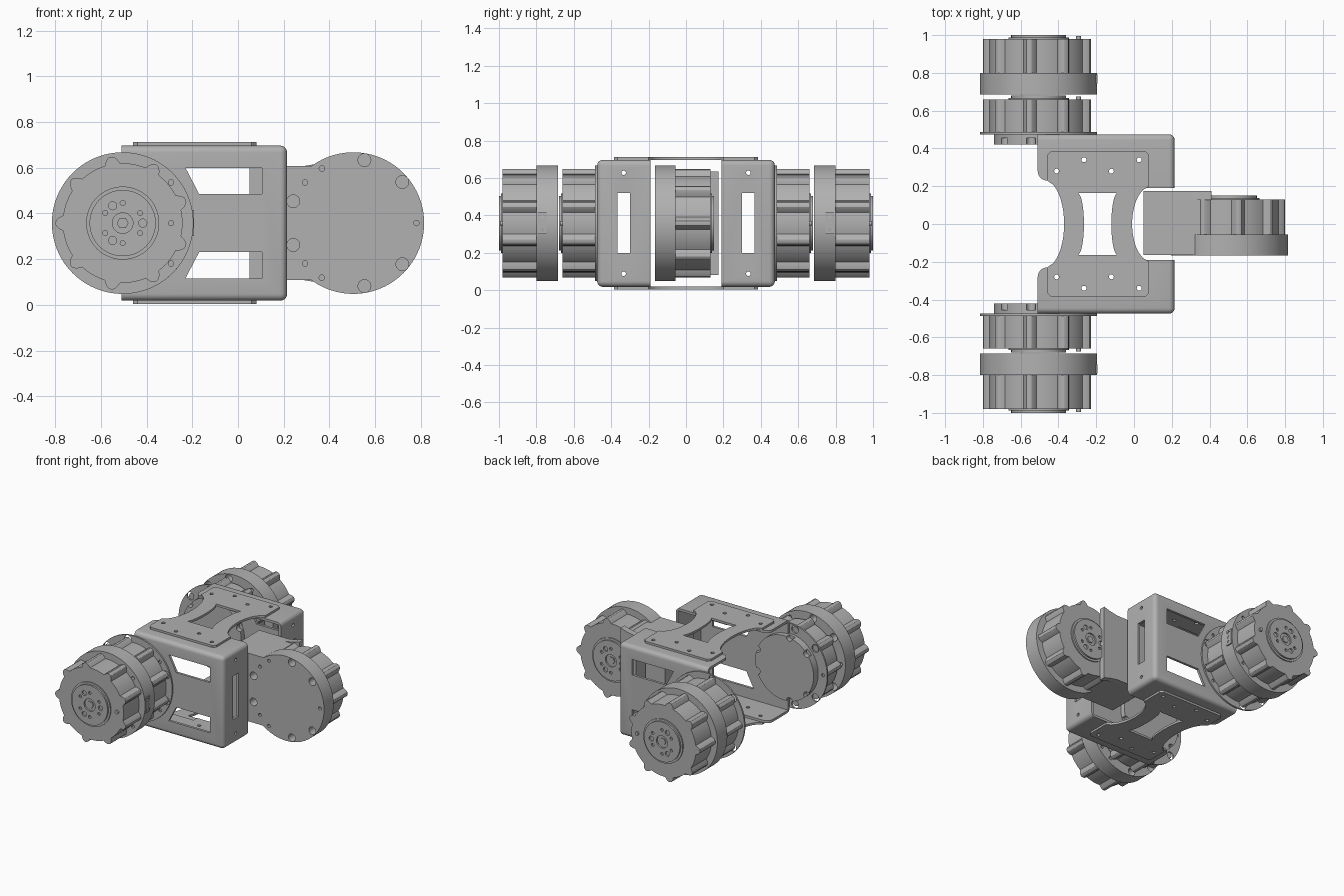
import bpy, bmesh
from math import sin, cos, pi, radians, sqrt
from mathutils import Vector

if "Cube" in bpy.data.objects:
    bpy.data.objects.remove(bpy.data.objects["Cube"])

grey = bpy.data.materials.new("plain grey")
grey.use_nodes = True
grey.diffuse_color = (0.44, 0.44, 0.44, 1)
bsdf = next(n for n in grey.node_tree.nodes if n.type == 'BSDF_PRINCIPLED')
bsdf.inputs["Base Color"].default_value = grey.diffuse_color
MID = 0.358          # height of every axle
HALF = 0.505         # axle distance from the centre


def finish(name, bm):
    bmesh.ops.recalc_face_normals(bm, faces=bm.faces)
    mesh = bpy.data.meshes.new(name)
    bm.to_mesh(mesh)
    bm.free()
    ob = bpy.data.objects.new(name, mesh)
    bpy.context.collection.objects.link(ob)
    mesh.materials.append(grey)
    return ob


def prism(bm, pts, t0, t1, axis='y'):
    """Extrude an outline from t0 to t1 along an axis."""
    place = {'x': lambda a, b, t: (t, a, b),
             'y': lambda a, b, t: (a, t, b),
             'z': lambda a, b, t: (a, b, t)}[axis]
    lo, hi = ([bm.verts.new(place(a, b, t)) for a, b in pts] for t in (t0, t1))
    bm.faces.new(lo)
    bm.faces.new(hi)
    for i in range(len(pts)):
        j = (i + 1) % len(pts)
        bm.faces.new((lo[i], lo[j], hi[j], hi[i]))


def solid(name, *shapes):
    bm = bmesh.new()
    for shape in shapes:
        prism(bm, *shape)
    return finish(name, bm)


def circle(cx, cz, r, n=72):
    return [(cx + r * cos(2 * pi * i / n), cz + r * sin(2 * pi * i / n)) for i in range(n)]


def rect(a0, a1, b0, b1):
    return [(a0, b0), (a1, b0), (a1, b1), (a0, b1)]


def cut(targets, cutter):
    for ob in targets:
        mod = ob.modifiers.new("cut", 'BOOLEAN')
        mod.operation, mod.solver, mod.object = 'DIFFERENCE', 'EXACT', cutter
        bpy.context.view_layer.objects.active = ob
        bpy.ops.object.modifier_apply(modifier="cut")
    bpy.data.objects.remove(cutter)


def polar(cx, r, deg):
    return cx + r * cos(radians(deg)), MID + r * sin(radians(deg))


def ribbed(cx, phase):
    """Round outline with nine rounded ribs."""
    pts, d, r = [], 0.268, 0.027
    for k in range(9):
        for i in range(16):
            a = radians(i * 2.5 - 20)
            w = r * r - (d * sin(a)) ** 2
            rad = max(0.262, d * cos(a) + sqrt(w)) if w > 0 else 0.262
            pts.append((cx + rad * cos(a + radians(phase + 40 * k)),
                        MID + rad * sin(a + radians(phase + 40 * k))))
    return pts


def drive(name, cx, phase, face, s, body_start):
    """Ribbed drum with its output hub; s is the direction it points along y."""
    end = face + s * 0.295
    solid(name + "_drum", (ribbed(cx, phase), body_start, end))
    cap = solid(name + "_hub_cap", (circle(cx, MID, 0.145), end - s * 0.01, end + s * 0.02))
    holes = [(circle(*polar(cx, 0.088, phase + 180 + 120 * k), 0.018, 16),
              end + s * 0.004, end + s * 0.04) for k in range(3)]
    holes += [(circle(*polar(cx, 0.088, phase + 210 + 60 * k), 0.011, 12),
               end + s * 0.004, end + s * 0.04) for k in range(6)]
    holes.append((circle(cx, MID, 0.045, 32), end + s * 0.004, end + s * 0.04))
    cut([cap], solid("cap_cutter", *holes))
    solid(name + "_hub_collar", (circle(cx, MID, 0.16), end - s * 0.01, end + s * 0.008))
    solid(name + "_shaft_end", (circle(cx, MID, 0.026, 6), end, end + s * 0.015))
    solid(name + "_pin", (circle(*polar(cx, 0.212, phase + 180), 0.013, 16),
                          end - s * 0.01, end + s * 0.014))


def flange_cuts(cx, phase, face, s):
    """Open screw notches and small screw holes in a flange."""
    shapes = []
    for a in (40, 80, 160, 200, 280, 320):
        x, z = polar(cx, 0.28, phase + a)
        shapes.append((circle(x, z, 0.028, 24), face - s * 0.02, face + s * 0.085))
    for a in (0, 120, 140, 220, 240):
        shapes.append((circle(*polar(cx, 0.276, phase + a), 0.012, 12),
                       face - s * 0.02, face + s * 0.2))
    return solid("flange_cutter", *shapes)


def bracket(name, s):
    """Folded sheet bracket, open towards the middle and towards -x."""
    bm = bmesh.new()
    y0, y1 = 0.19, 0.475
    prism(bm, rect(-0.51, 0.215, s * y0, s * y1), 0.018, 0.697, 'z')
    bmesh.ops.recalc_face_normals(bm, faces=bm.faces)
    bends = [e for e in bm.edges if all(f.normal.x > -0.5 and s * f.normal.y > -0.5
                                        for f in e.link_faces)]
    bmesh.ops.bevel(bm, geom=bends, offset=0.03, segments=5, profile=0.5, affect='EDGES')
    ob = finish(name, bm)
    cut([ob], solid("inner_cutter", (rect(-0.7, 0.197, s * 0.1, s * 0.457), 0.036, 0.679, 'z')))
    # rounded corner and set-back edge of the flat folds
    corner = [(-0.6, s * 0.1), (-0.2, s * 0.1), (-0.2, s * 0.23), (-0.46, s * 0.23)]
    corner += [(-0.46 - 0.05 * sin(radians(a)), s * (0.28 - 0.05 * cos(radians(a))))
               for a in range(15, 91, 15)] + [(-0.6, s * 0.28)]
    cut([ob], solid("corner_cutter", (corner, -0.1, 0.8, 'z')))
    # side windows, end slot and screw holes
    wins = []
    for m in (1, -1):
        pts = [(-0.23, 0.242), (0.105, 0.242), (0.105, 0.127), (-0.17, 0.127)]
        wins.append(([(x, MID + m * z) for x, z in pts], s * 0.4, s * 0.55))
        wins.append((circle(s * 0.333, MID + m * 0.27, 0.012, 16), 0.15, 0.3, 'x'))
    wins.append((rect(s * 0.3, s * 0.365, 0.2, 0.52), 0.15, 0.3, 'x'))
    cut([ob], solid("window_cutter", *wins))
    return ob


def waist(x_end, x_mid, y_end):
    """Curved edge running from -y_end to y_end."""
    return [(x_mid + (x_end - x_mid) * (1 - sqrt(max(0, 1 - 0.98 * t * t))) / (1 - sqrt(0.02)), y_end * t)
            for t in [i / 10 for i in range(-10, 11)]]


# folded brackets
brackets = [bracket("front_bracket", -1), bracket("rear_bracket", 1)]

# waisted tie plates above and below
plates = []
outline = ([(-0.44, -0.385), (0.06, -0.385), (0.08, -0.365)] + waist(0.08, -0.01, 0.2)
           + [(0.08, 0.365), (0.06, 0.385), (-0.44, 0.385), (-0.46, 0.365)]
           + waist(-0.46, -0.37, 0.23)[::-1] + [(-0.46, -0.365)])
opening = waist(-0.09, -0.12, 0.165) + waist(-0.295, -0.265, 0.165)[::-1]
for name, z0 in (("bottom_tie_plate", 0.003), ("top_tie_plate", 0.696)):
    plate = solid(name, (outline, z0, z0 + 0.016, 'z'))
    cut([plate], solid("opening_cutter", (opening, z0 - 0.1, z0 + 0.1, 'z')))
    plates.append(plate)
screws = [(circle(x, s * y, 0.013, 12), -0.1, 0.9, 'z') for s in (1, -1)
          for x, y in ((-0.41, 0.28), (-0.265, 0.34), (-0.12, 0.28), (0.027, 0.34))]
cut(plates + brackets, solid("screw_cutter", *screws))

# paired drives on the front and rear
for side, s in (("front", -1), ("rear", 1)):
    drive(side + "_inner", -HALF, 180, s * 0.365, s, s * 0.484)
    ring = solid(side + "_mount_ring", (circle(-HALF, MID, 0.31), s * 0.474, s * 0.486))
    cut([ring], flange_cuts(-HALF, 180, s * 0.474, s))
    disc = solid(side + "_mount_disc", (circle(-HALF, MID, 0.237), s * 0.42, s * 0.48))
    cut([disc], solid("disc_cutter", *[
        (circle(*polar(-HALF, 0.235, 180 + a), 0.024, 20), s * 0.4, s * 0.455)
        for a in (40, 80, 160, 200, 280, 320)]))

    drive(side + "_outer", -HALF, 180, s * 0.685, s, s * 0.79)
    flange = solid(side + "_flange", (circle(-HALF, MID, 0.31, 96), s * 0.685, s * 0.8))
    cut([flange], flange_cuts(-HALF, 180, s * 0.685, s))
    plug = solid(side + "_connector", (rect(-0.25, -0.192, MID - 0.057, MID + 0.057),
                                       s * 0.745, s * 0.792))
    cut([plug], solid("plug_cutter", *[
        (circle(s * 0.768, MID + k * 0.034, 0.012, 12), -0.21, -0.1, 'x') for k in (-1, 0, 1)]))

# single drive on the +x end with its housing
drive("end", HALF, 0, -0.165, 1, -0.06)
end_flange = solid("end_flange", (circle(HALF, MID, 0.31, 96), -0.166, -0.055))
shape = [(0.05, 0.25), (0.29, 0.25), (0.36, 0.262), (0.41, 0.277)]
housing = solid("end_housing", (
    [(x, MID + z) for x, z in shape[:2]] + [(0.36, MID + 0.25), (0.36, MID - 0.25)]
    + [(x, MID - z) for x, z in shape[1::-1]], -0.164, 0.13))
back = solid("end_housing_back", (
    [(x, MID + z) for x, z in shape] + [(x, MID - z) for x, z in shape[::-1]], 0.128, 0.175))
cut([end_flange, housing], flange_cuts(HALF, 0, -0.166, 1))

# smooth round sides, sharp edges kept
bpy.ops.object.select_all(action='DESELECT')
for ob in bpy.data.objects:
    if ob.type == 'MESH':
        ob.select_set(True)
        bpy.context.view_layer.objects.active = ob
bpy.ops.object.shade_smooth_by_angle(angle=radians(30))
